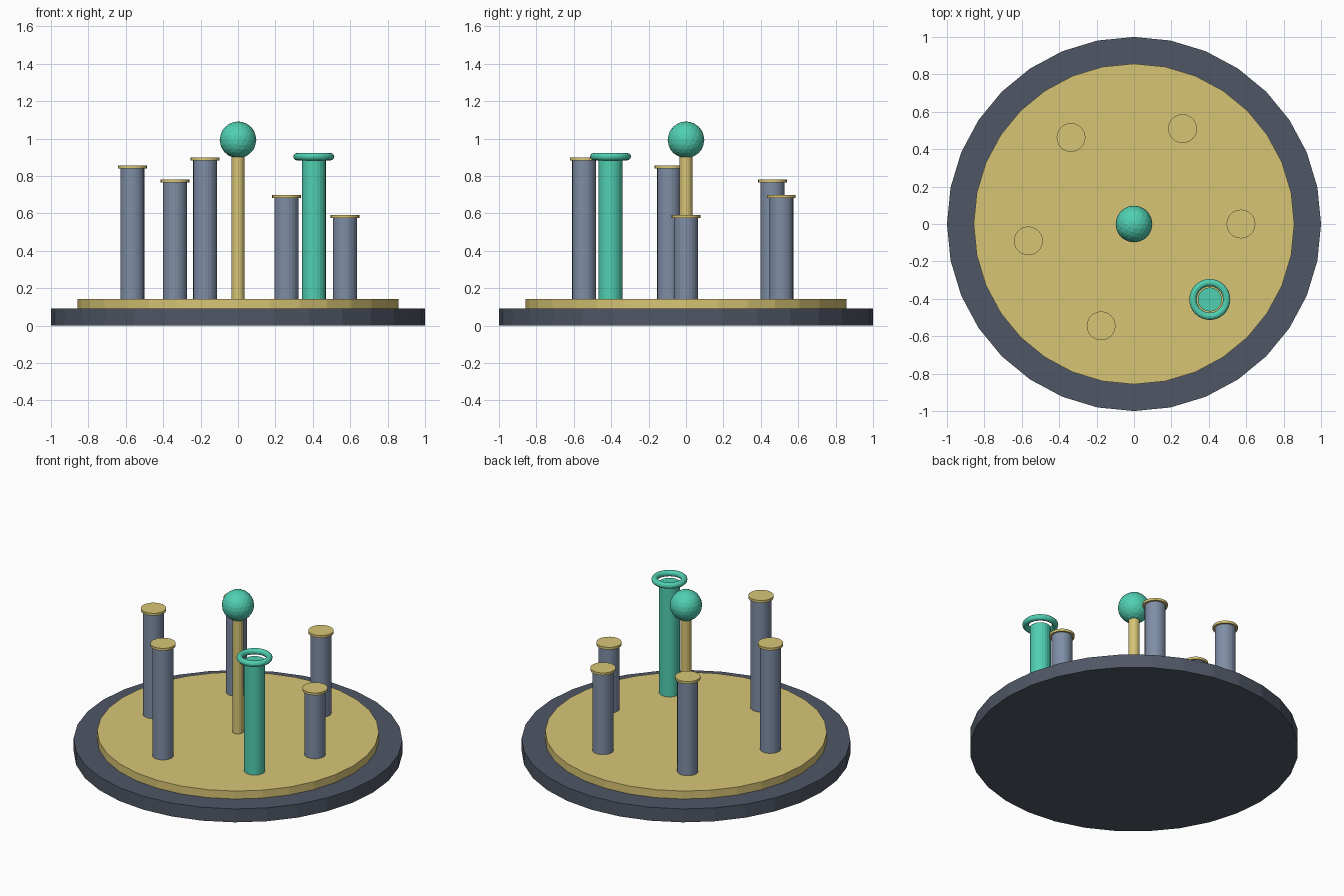
import bpy
from math import cos, sin

if "Cube" in bpy.data.objects:
    bpy.data.objects.remove(bpy.data.objects["Cube"])


def material(name, rgb):
    m = bpy.data.materials.new(name)
    m.diffuse_color = (*rgb, 1)
    m.use_nodes = True
    m.node_tree.nodes["Principled BSDF"].inputs["Base Color"].default_value = m.diffuse_color
    return m


DARK = material("dark_slate", (0.08, 0.095, 0.13))
GOLD = material("pale_gold", (0.69, 0.56, 0.18))
SLATE = material("blue_grey", (0.21, 0.27, 0.38))
TEAL = material("teal", (0.08, 0.63, 0.44))


def finish(name, mat):
    ob = bpy.context.object
    ob.name = ob.data.name = name
    ob.data.materials.append(mat)
    return ob


def cylinder(name, mat, x, y, r, z0, z1, sides=24):
    bpy.ops.mesh.primitive_cylinder_add(
        vertices=sides, radius=r, depth=z1 - z0, location=(x, y, (z0 + z1) / 2))
    return finish(name, mat)


# Stepped round base
DECK = 0.143
cylinder("base_disc", DARK, 0, 0, 1.0, 0, 0.09, 32)
cylinder("deck_disc", GOLD, 0, 0, 0.857, 0.09, DECK, 32)

# Central pole with ball
cylinder("centre_pole", GOLD, 0, 0, 0.034, DECK, 0.93, 16)
bpy.ops.mesh.primitive_ico_sphere_add(
    subdivisions=3, radius=0.098, location=(0, 0, 0.993))
finish("pole_ball", TEAL)

# Ring of capped posts, stepping round the deck by 1.1 radians
RING, STEP = 0.572, 1.1
CAP = 0.016
for i, top in enumerate((0.591, 0.698, 0.781, 0.856, 0.898)):
    x, y = RING * cos(i * STEP), RING * sin(i * STEP)
    cylinder(f"post_{i + 1}", SLATE, x, y, 0.064, DECK, top - CAP)
    cylinder(f"post_cap_{i + 1}", GOLD, x, y, 0.077, top - CAP, top)

# Highlighted post with a ring at its top
x, y = RING * cos(5 * STEP), RING * sin(5 * STEP)
cylinder("accent_post", TEAL, x, y, 0.064, DECK, 0.883)
bpy.ops.mesh.primitive_torus_add(
    major_radius=0.09, minor_radius=0.0195, major_segments=32, minor_segments=12,
    location=(x, y, 0.903))
finish("accent_ring", TEAL)
